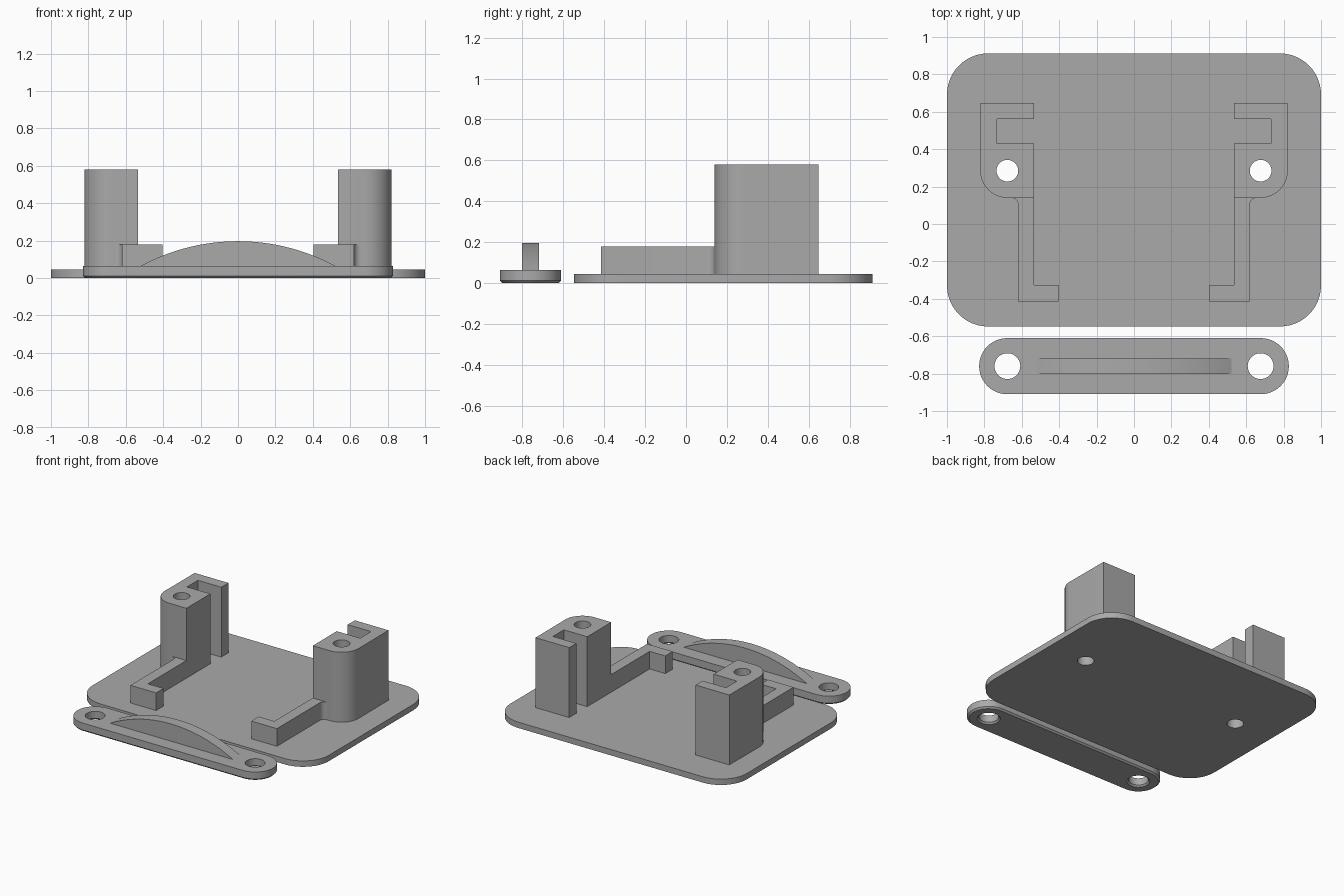
import bpy, bmesh
from math import cos, sin, pi, radians
from mathutils import Vector

if "Cube" in bpy.data.objects:
    bpy.data.objects.remove(bpy.data.objects["Cube"])

grey = bpy.data.materials.new("plain grey")
grey.use_nodes = True
grey.diffuse_color = (0.4, 0.4, 0.4, 1)
grey.node_tree.nodes["Principled BSDF"].inputs["Base Color"].default_value = grey.diffuse_color


def arc(cx, cy, r, start, end, n=12):
    angles = [radians(start + (end - start) * i / n) for i in range(n + 1)]
    return [(cx + r * cos(a), cy + r * sin(a)) for a in angles]


def circle(cx, cy, r, n=40):
    return arc(cx, cy, r, 0, 360, n)[:-1]


def rounded_box(x, y0, y1, r, n=12):
    """Outline symmetric about x = 0."""
    return (arc(x - r, y1 - r, r, 0, 90, n) + arc(r - x, y1 - r, r, 90, 180, n)
            + arc(r - x, y0 + r, r, 180, 270, n) + arc(x - r, y0 + r, r, 270, 360, n))


def flip(points, side):
    return [(side * x, y) for x, y in points]


def solid(name, sections, upright=False):
    """Loft matching sets of loops (outline first, then holes) and cap both ends."""
    bm = bmesh.new()
    rings = []
    for level, loops in sections:
        made = []
        for loop in loops:
            # drop repeated neighbours where two arcs meet
            made.append([bm.verts.new((x, level, y) if upright else (x, y, level))
                         for i, (x, y) in enumerate(loop)
                         if (Vector(loop[i - 1]) - Vector((x, y))).length > 1e-5])
        rings.append(made)
    for low, high in zip(rings, rings[1:]):
        for a, b in zip(low, high):
            for i in range(len(a)):
                bm.faces.new((a[i - 1], a[i], b[i], b[i - 1]))
    for cap in (rings[0], rings[-1]):
        if len(cap) == 1:
            bm.faces.new(cap[0])
        else:
            edges = [bm.edges.get((r[i - 1], r[i])) for r in cap for i in range(len(r))]
            bmesh.ops.triangle_fill(bm, edges=edges, use_beauty=True)
    bmesh.ops.recalc_face_normals(bm, faces=bm.faces)
    mesh = bpy.data.meshes.new(name)
    bm.to_mesh(mesh)
    bm.free()
    mesh.materials.append(grey)
    obj = bpy.data.objects.new(name, mesh)
    bpy.context.collection.objects.link(obj)
    bpy.ops.object.select_all(action="DESELECT")
    obj.select_set(True)
    bpy.context.view_layer.objects.active = obj
    bpy.ops.object.shade_smooth_by_angle(angle=radians(25))
    return obj


HOLE_X, HOLE_Y, DECK = 0.677, 0.285, 0.045

# Base plate with two screw holes
plate = [rounded_box(1, -0.548, 0.912, 0.22)]
plate += [circle(s * HOLE_X, HOLE_Y, 0.058) for s in (-1, 1)]
solid("base_plate", [(0, plate), (DECK, plate)])

# Slotted screw posts and hooked low arms, mirrored
post = ([(0.535, 0.14)] + arc(HOLE_X, HOLE_Y, 0.145, 270, 360)
        + [(0.82, 0.648), (0.535, 0.648), (0.535, 0.562), (0.733, 0.562),
           (0.733, 0.43), (0.535, 0.43)])
arm = ([(0.535, 0.14), (0.535, -0.325), (0.403, -0.325), (0.403, -0.415), (0.62, -0.415)]
       + arc(0.655, 0.105, 0.035, 180, 90, 6))
for side, word in ((1, "left"), (-1, "right")):
    loops = [flip(post, side), flip(circle(HOLE_X, HOLE_Y, 0.058), side)]
    solid(word + "_post", [(DECK, loops), (0.58, loops)])
    loops = [flip(arm, side)]
    solid(word + "_arm", [(DECK, loops), (0.18, loops)])


# Loose clamp strap, chamfered underneath
def strap_loops(inset):
    r = 0.15 - inset
    return [rounded_box(0.828 - inset, -0.76 - r, -0.76 + r, r)] + [
        circle(s * HOLE_X, -0.76, 0.069 + inset) for s in (-1, 1)]


solid("clamp_strap", [(0, strap_loops(0.012)), (0.012, strap_loops(0)), (0.065, strap_loops(0))])

# Arched rib standing on the strap
half, rise = 0.52, 0.132
radius = (half ** 2 + rise ** 2) / (2 * rise)
rib = [(x, z) for x, z in arc(0, 0.197 - radius, radius, 61.5, 118.5, 32) if z > 0.066]
rib = [(half, 0.065)] + rib + [(-half, 0.065)]
solid("arched_rib", [(-0.803, [rib]), (-0.718, [rib])], upright=True)
